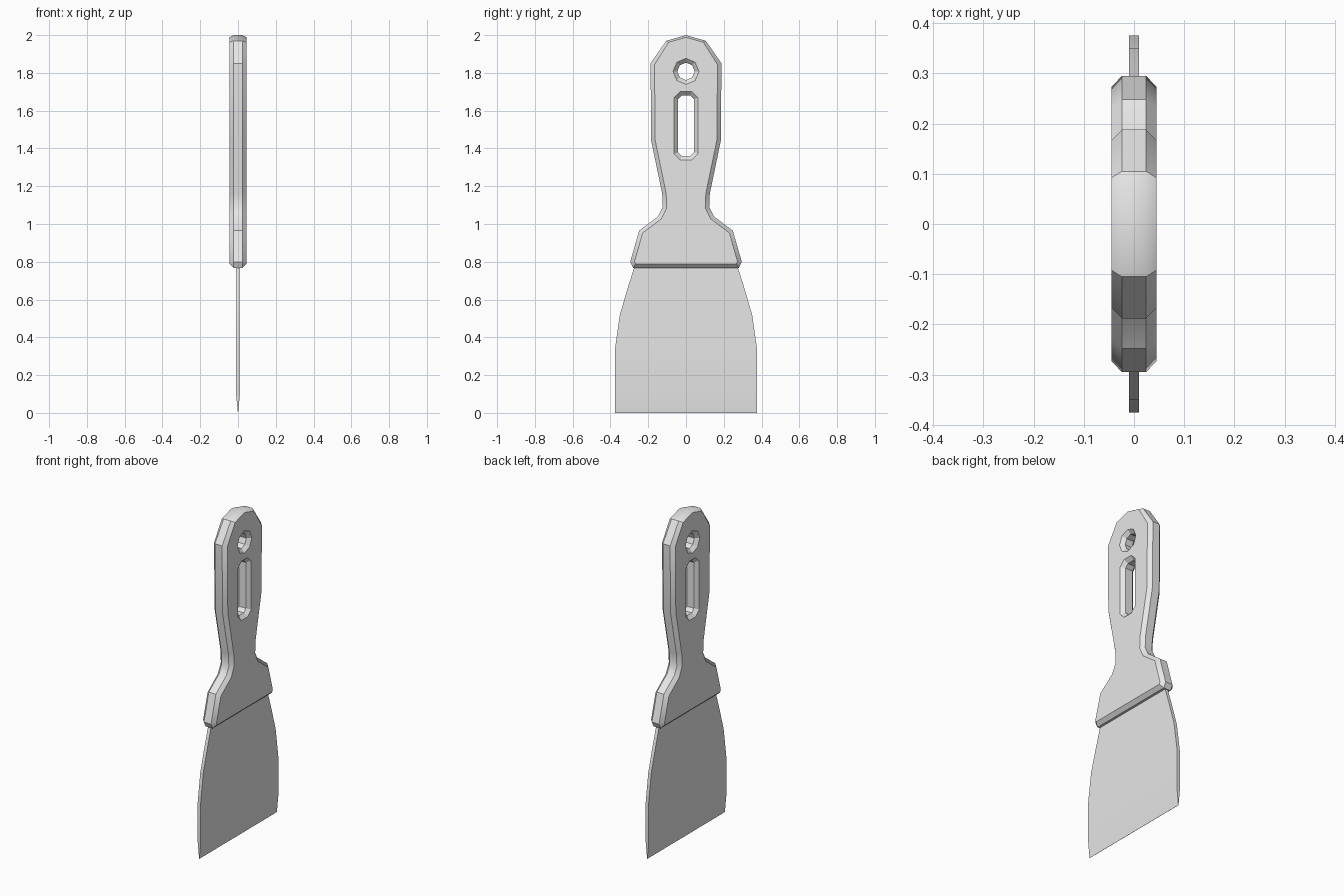
import bpy, bmesh, math
from mathutils import Vector

cube = bpy.data.objects.get("Cube")
if cube:
    bpy.data.objects.remove(cube, do_unlink=True)

grey = bpy.data.materials.new("plain grey")
grey.use_nodes = True
grey.diffuse_color = (0.8, 0.8, 0.8, 1)
grey.node_tree.nodes["Principled BSDF"].inputs["Base Color"].default_value = (0.8, 0.8, 0.8, 1)


def mirrored(half):
    """Close a right-hand half outline (bottom to top) into a full loop."""
    return half + [(-y, z) for y, z in reversed(half) if y > 0]


def inset(loop, d):
    """Mitred offset of a counter-clockwise loop, inward for positive d."""
    pts = [Vector(p) for p in loop]
    out = []
    for i, p in enumerate(pts):
        a = (p - pts[i - 1]).normalized()
        b = (pts[(i + 1) % len(pts)] - p).normalized()
        na, nb = Vector((-a.y, a.x)), Vector((-b.y, b.x))
        out.append(p + (na + nb) * d / (1 + na.dot(nb)))
    return out


def bridge(bm, rings):
    for low, high in zip(rings, rings[1:]):
        n = len(low)
        for i in range(n):
            j = (i + 1) % n
            bm.faces.new((low[i], low[j], high[j], high[i]))


def finish(bm, name):
    bmesh.ops.recalc_face_normals(bm, faces=bm.faces[:])
    mesh = bpy.data.meshes.new(name)
    bm.to_mesh(mesh)
    bm.free()
    mesh.materials.append(grey)
    obj = bpy.data.objects.new(name, mesh)
    bpy.context.collection.objects.link(obj)
    bpy.ops.object.select_all(action='DESELECT')
    obj.select_set(True)
    bpy.context.view_layer.objects.active = obj
    bpy.ops.object.shade_smooth_by_angle(angle=math.radians(30))


# Handle: chamfered slab with a hanging hole and a long slot
outline = mirrored([(0.28, 0.768), (0.295, 0.80), (0.248, 0.965), (0.148, 1.04),
                    (0.123, 1.09), (0.126, 1.16), (0.184, 1.44), (0.188, 1.85),
                    (0.105, 1.97), (0, 2.0)])
hole = [(0.046 * math.sin(-a), 1.808 + 0.046 * math.cos(a))
        for a in (i * math.tau / 8 for i in range(8))]
slot = mirrored([(0.022, 1.36), (0.042, 1.38), (0.042, 1.66), (0.022, 1.68)])

half, core, bevel = 0.045, 0.024, 0.021
bm = bmesh.new()
caps = {-half: [], half: []}
for loop, d in ((outline, bevel), (hole, -bevel), (slot, -bevel)):
    face_loop = inset(loop, d)
    if loop is outline:  # shallower chamfer over the rounded end
        face_loop = [Vector((p.x, p.y + (0.01 if p.y > 1.9 else 0))) for p in face_loop]
    rings = []
    for x, pts in ((-half, face_loop), (-core, loop), (core, loop), (half, face_loop)):
        rings.append([bm.verts.new((x, p[0], p[1])) for p in pts])
    bridge(bm, rings)
    for x, ring in ((-half, rings[0]), (half, rings[-1])):
        caps[x] += [bm.edges.get((ring[i - 1], ring[i])) for i in range(len(ring))]
for x, edges in caps.items():
    bmesh.ops.triangle_fill(bm, use_beauty=True, edges=edges, normal=(x, 0, 0))
finish(bm, "handle")

# Blade: flared sheet ground to a thin edge at the bottom
bm = bmesh.new()
rings = []
for z, w, t in ((0, 0.375, 0.0006), (0.1, 0.375, 0.01), (0.345, 0.375, 0.01),
                (0.52, 0.35, 0.01), (0.65, 0.312, 0.01), (0.768, 0.275, 0.01),
                (0.80, 0.265, 0.01)):
    rings.append([bm.verts.new((sx * t, sy * w, z))
                  for sx, sy in ((-1, -1), (1, -1), (1, 1), (-1, 1))])
bridge(bm, rings)
bm.faces.new(rings[0])
bm.faces.new(rings[-1])
finish(bm, "blade")
